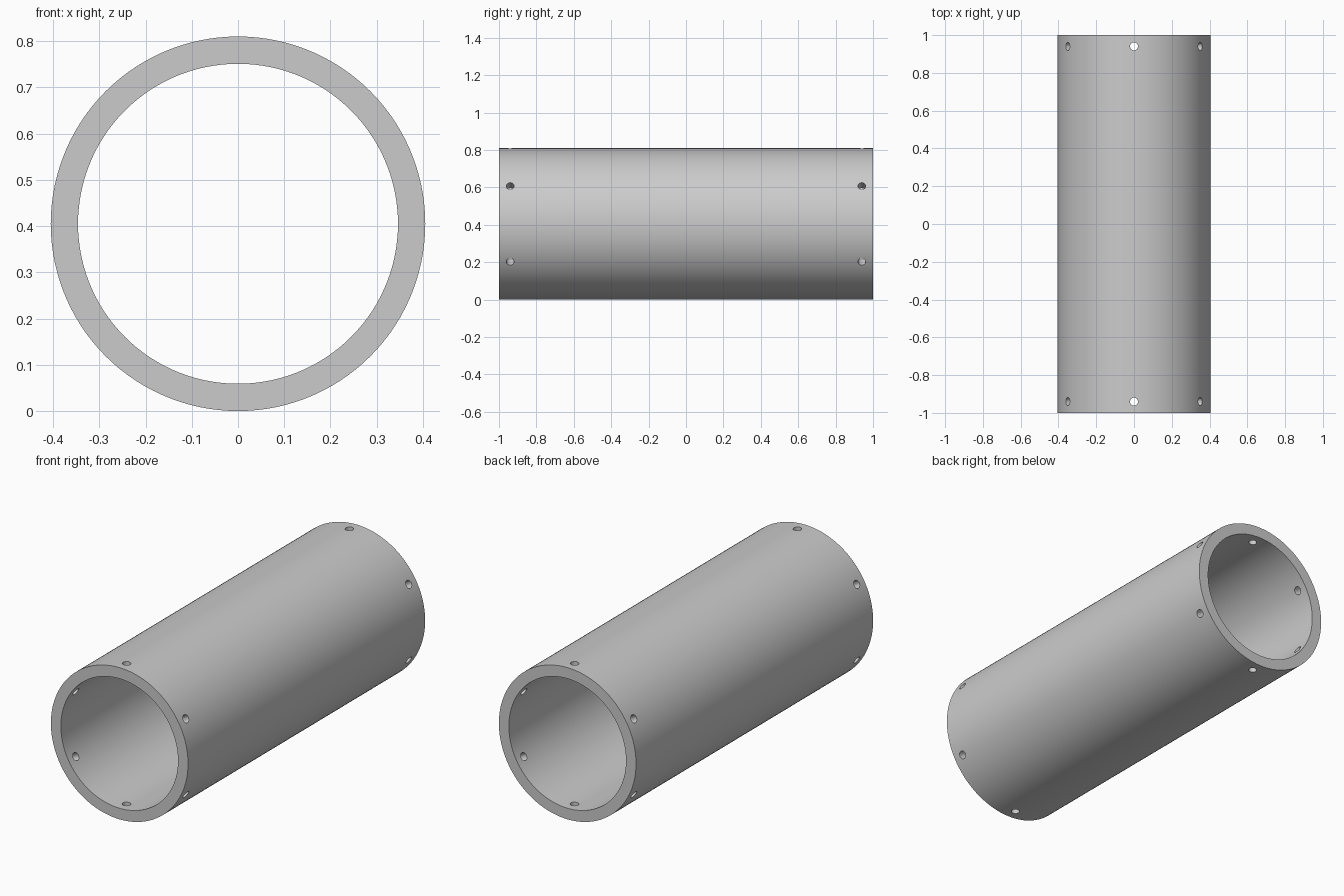
import bpy, bmesh, math
from mathutils import Matrix, Vector

cube = bpy.data.objects.get("Cube")
if cube:
    bpy.data.objects.remove(cube, do_unlink=True)

OUTER, INNER, HALF = 0.405, 0.346, 1.0
HOLE_Y, HOLE_R = 0.94, 0.021
SEGMENTS = 120

grey = bpy.data.materials.new("plain grey")
grey.use_nodes = True
colour = (0.6, 0.6, 0.6, 1)
grey.diffuse_color = colour
grey.node_tree.nodes["Principled BSDF"].inputs["Base Color"].default_value = colour


def make_object(name, bm):
    bmesh.ops.recalc_face_normals(bm, faces=bm.faces)
    mesh = bpy.data.meshes.new(name)
    bm.to_mesh(mesh)
    bm.free()
    mesh.materials.append(grey)
    obj = bpy.data.objects.new(name, mesh)
    bpy.context.collection.objects.link(obj)
    return obj


# Tube wall: closed profile spun about the long axis, with rings beside the holes
bm = bmesh.new()
ring = 0.88
stations = (-HALF, -ring, ring, HALF)
profile = [(OUTER, y) for y in stations] + [(INNER, y) for y in reversed(stations)]
verts = [bm.verts.new((0, y, r)) for r, y in profile]
edges = [bm.edges.new((verts[i - 1], verts[i])) for i in range(len(verts))]
bmesh.ops.spin(bm, geom=verts + edges, cent=(0, 0, 0), axis=(0, 1, 0),
               angle=math.tau, steps=SEGMENTS, use_merge=True)
bmesh.ops.remove_doubles(bm, verts=bm.verts, dist=1e-5)
tube = make_object("tube", bm)

# Radial bolt holes: six around each end
bm = bmesh.new()
for y in (-HOLE_Y, HOLE_Y):
    for i in range(6):
        spin = Matrix.Rotation(i * math.tau / 6, 4, 'Y')
        place = Matrix.Translation(Vector((0, y, (OUTER + INNER) / 2)))
        bmesh.ops.create_cone(bm, cap_ends=True, segments=24, radius1=HOLE_R,
                              radius2=HOLE_R, depth=0.2, matrix=spin @ place)
cutter = make_object("hole_cutter", bm)
cutter.hide_render = True

bpy.context.view_layer.objects.active = tube
tube.select_set(True)
cut = tube.modifiers.new("bolt_holes", 'BOOLEAN')
cut.operation = 'DIFFERENCE'
cut.solver = 'EXACT'
cut.object = cutter
bpy.ops.object.modifier_apply(modifier=cut.name)
bpy.data.objects.remove(cutter, do_unlink=True)

# Smooth walls with crisp rims, standing on the ground
bpy.ops.object.shade_smooth_by_angle(angle=math.radians(30))
tube.location.z = OUTER
